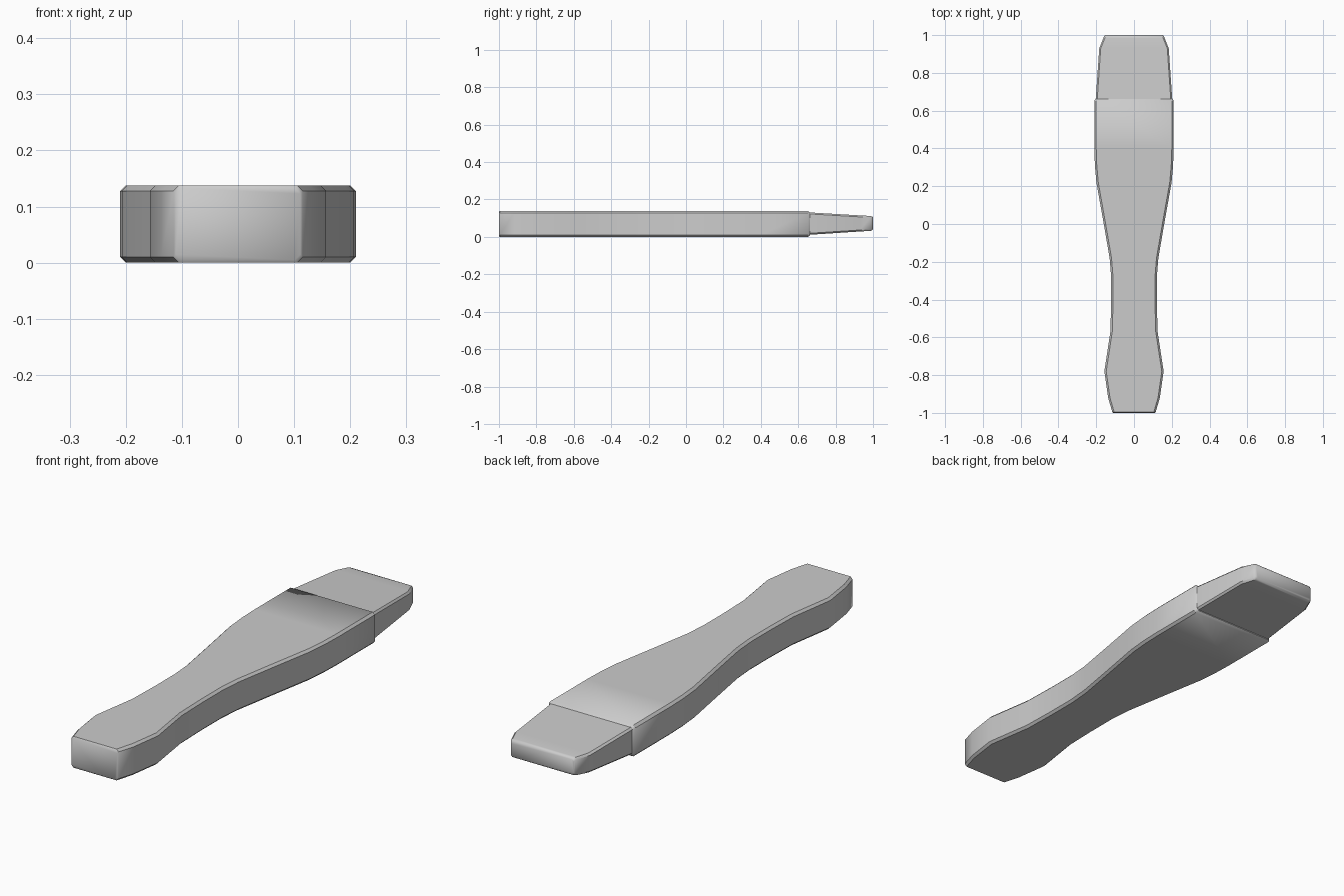
import bpy, bmesh, math

if "Cube" in bpy.data.objects:
    bpy.data.objects.remove(bpy.data.objects["Cube"])


def loft(name, stations, c):
    """Skin chamfered rectangular sections: (y, half width, bottom z, top z)."""
    bm = bmesh.new()
    rings = []
    for y, w, z0, z1 in stations:
        pts = [(w, z0 + c), (w, z1 - c), (w - c, z1), (-w + c, z1),
               (-w, z1 - c), (-w, z0 + c), (-w + c, z0), (w - c, z0)]
        rings.append([bm.verts.new((x, y, z)) for x, z in pts])
    for a, b in zip(rings, rings[1:]):
        for i in range(8):
            j = (i + 1) % 8
            bm.faces.new((a[i], a[j], b[j], b[i]))
    bm.faces.new(rings[0])
    bm.faces.new(rings[-1])
    bmesh.ops.recalc_face_normals(bm, faces=bm.faces)
    mesh = bpy.data.meshes.new(name)
    bm.to_mesh(mesh)
    bm.free()
    obj = bpy.data.objects.new(name, mesh)
    bpy.context.collection.objects.link(obj)
    bpy.ops.object.select_all(action='DESELECT')
    obj.select_set(True)
    bpy.context.view_layer.objects.active = obj
    bpy.ops.object.shade_smooth_by_angle(angle=math.radians(40))
    return obj


# Waisted handle widening towards the blade end
H = 0.138
outline = [(-0.995, 0.115), (-0.92, 0.137), (-0.78, 0.157), (-0.57, 0.125),
           (-0.42, 0.121), (-0.28, 0.121), (-0.18, 0.129), (0.0, 0.16),
           (0.22, 0.199), (0.31, 0.207), (0.40, 0.21), (0.652, 0.21)]
stations = [(-1.0, 0.111, 0.005, H - 0.005)]
stations += [(y, w, 0.0, H) for y, w in outline]
stations += [(0.664, 0.202, 0.008, H - 0.008)]
loft("handle_body", stations, 0.010)

# Thinner tapered tip stepping out of the body
loft("tapered_tip", [
    (0.64, 0.204, 0.010, 0.132),
    (0.93, 0.184, 0.029, 0.115),
    (0.985, 0.162, 0.032, 0.112),
    (0.995, 0.157, 0.035, 0.109),
    (1.0, 0.152, 0.040, 0.104)], 0.008)
